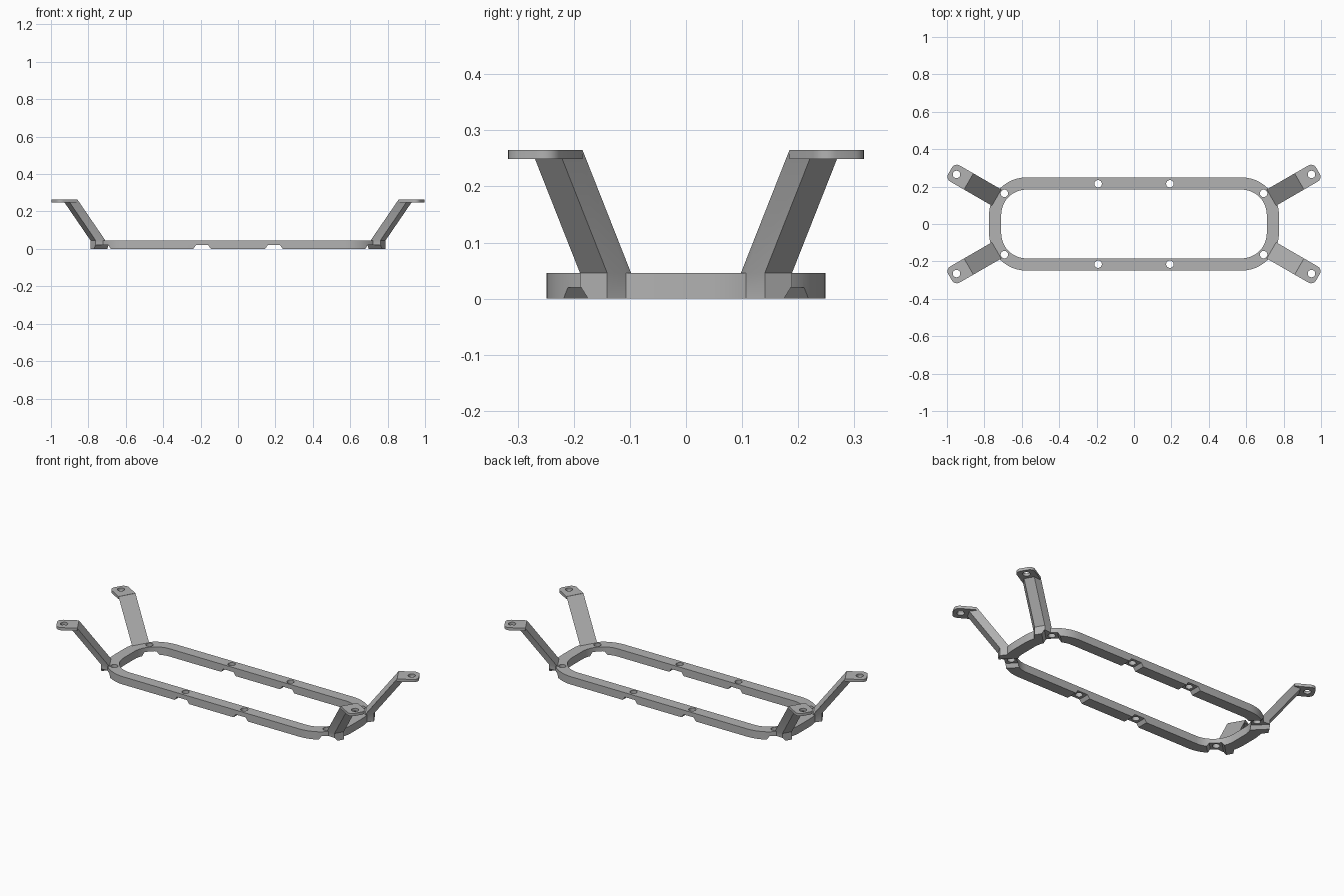
import bpy
import bmesh
from math import cos, sin, pi, radians
from mathutils import Matrix, Vector

cube = bpy.data.objects.get("Cube")
if cube:
    bpy.data.objects.remove(cube, do_unlink=True)

grey = bpy.data.materials.new("satin grey")
grey.use_nodes = True
grey.diffuse_color = (0.45, 0.45, 0.45, 1)
grey.node_tree.nodes["Principled BSDF"].inputs["Base Color"].default_value = grey.diffuse_color


def loft(name, loops, matrix=Matrix()):
    """Closed solid through equal-length loops of points."""
    bm = bmesh.new()
    rings = [[bm.verts.new(matrix @ Vector(p)) for p in loop] for loop in loops]
    count = len(rings[0])
    for low, high in zip(rings, rings[1:]):
        for i in range(count):
            j = (i + 1) % count
            bm.faces.new((low[i], low[j], high[j], high[i]))
    bm.faces.new(rings[0])
    bm.faces.new(rings[-1])
    bmesh.ops.recalc_face_normals(bm, faces=bm.faces)
    mesh = bpy.data.meshes.new(name)
    bm.to_mesh(mesh)
    bm.free()
    mesh.materials.append(grey)
    obj = bpy.data.objects.new(name, mesh)
    bpy.context.collection.objects.link(obj)
    return obj


def rounded(x0, x1, y0, y1, r, steps=12):
    """Rounded rectangle outline, one quarter arc per corner."""
    corners = [(x1 - r, y1 - r), (x0 + r, y1 - r), (x0 + r, y0 + r), (x1 - r, y0 + r)]
    points = []
    for k, (cx, cy) in enumerate(corners):
        for s in range(steps + 1):
            a = (k + s / steps) * pi / 2
            points.append((cx + r * cos(a), cy + r * sin(a)))
    return points


def slab(name, outline, z0, z1, matrix=Matrix()):
    return loft(name, [[(x, y, z) for x, y in outline] for z in (z0, z1)], matrix)


def hole(x, y, z0, z1, r=0.02):
    circle = [(x + r * cos(i * pi / 12), y + r * sin(i * pi / 12)) for i in range(24)]
    return slab("hole_cutter", circle, z0, z1)


def notch(x, y, angle):
    """Flared channel cutter for the underside, running along the given angle."""
    loops = []
    for z, half in ((-0.01, 0.054), (0.02, 0.033)):
        loops.append([(-0.08, -half, z), (0.08, -half, z), (0.08, half, z), (-0.08, half, z)])
    place = Matrix.Translation((x, y, 0)) @ Matrix.Rotation(angle, 4, "Z")
    return loft("notch_cutter", loops, place)


def combine(target, tool, operation):
    mod = target.modifiers.new("boolean", "BOOLEAN")
    mod.operation = operation
    mod.solver = "EXACT"
    mod.object = tool
    graph = bpy.context.evaluated_depsgraph_get()
    graph.update()
    result = bpy.data.meshes.new_from_object(target.evaluated_get(graph))
    target.modifiers.clear()
    target.data = result
    bpy.data.objects.remove(tool, do_unlink=True)


def arm_section(z, u):
    """Arm cross-section: wide inner face, narrow outer face."""
    return [(u, -0.05, z), (u + 0.047, -0.028, z), (u + 0.047, 0.028, z), (u, 0.05, z)]


# Oval base ring
frame = slab("bracket_frame", rounded(-0.775, 0.775, -0.249, 0.249, 0.2), 0, 0.046)
opening = slab("opening_cutter", rounded(-0.71, 0.71, -0.184, 0.184, 0.135), -0.1, 0.1)
combine(frame, opening, "DIFFERENCE")

corners = [(sx, sy) for sx in (-1, 1) for sy in (-1, 1)]

# Four slanted arms with rounded mounting tabs
for sx, sy in corners:
    mirror = Matrix.Diagonal((sx, sy, 1, 1))
    place = mirror @ Matrix.Rotation(radians(30), 4, "Z") @ Matrix.Translation((0, -0.245, 0))
    sections = [arm_section(z, u) for z, u in ((0, 0.707), (0.046, 0.707), (0.264, 0.879))]
    arm = loft("arm", sections, place)
    tab_outline = rounded(0.8, 0.994, -0.05, 0.05, 0.03, 6)
    # Square off the inner end of the tab
    tab_outline = [(max(x, 0.88), y) for x, y in tab_outline if x > 0.85]
    tab_outline += [(0.88, -0.05), (0.88, 0.05)]
    tab_outline.sort(key=lambda p: Vector((p[0] - 0.93, p[1])).angle_signed(Vector((1, 0))))
    tab = slab("tab", tab_outline, 0.249, 0.265, place)
    combine(arm, tab, "UNION")
    combine(frame, arm, "UNION")

# Underside notches and bolt holes
for sx, sy in corners:
    combine(frame, notch(sx * 0.192, sy * 0.215, pi / 2), "DIFFERENCE")
    combine(frame, notch(sx * 0.693, sy * 0.164, sx * sy * pi / 4), "DIFFERENCE")
    for x, y, z0, z1 in ((0.192, 0.215, -0.1, 0.1), (0.693, 0.164, -0.1, 0.1), (0.949, 0.265, 0.2, 0.3)):
        combine(frame, hole(sx * x, sy * y, z0, z1), "DIFFERENCE")

bpy.ops.object.select_all(action="DESELECT")
frame.select_set(True)
bpy.context.view_layer.objects.active = frame
bpy.ops.object.shade_smooth_by_angle(angle=radians(25))
